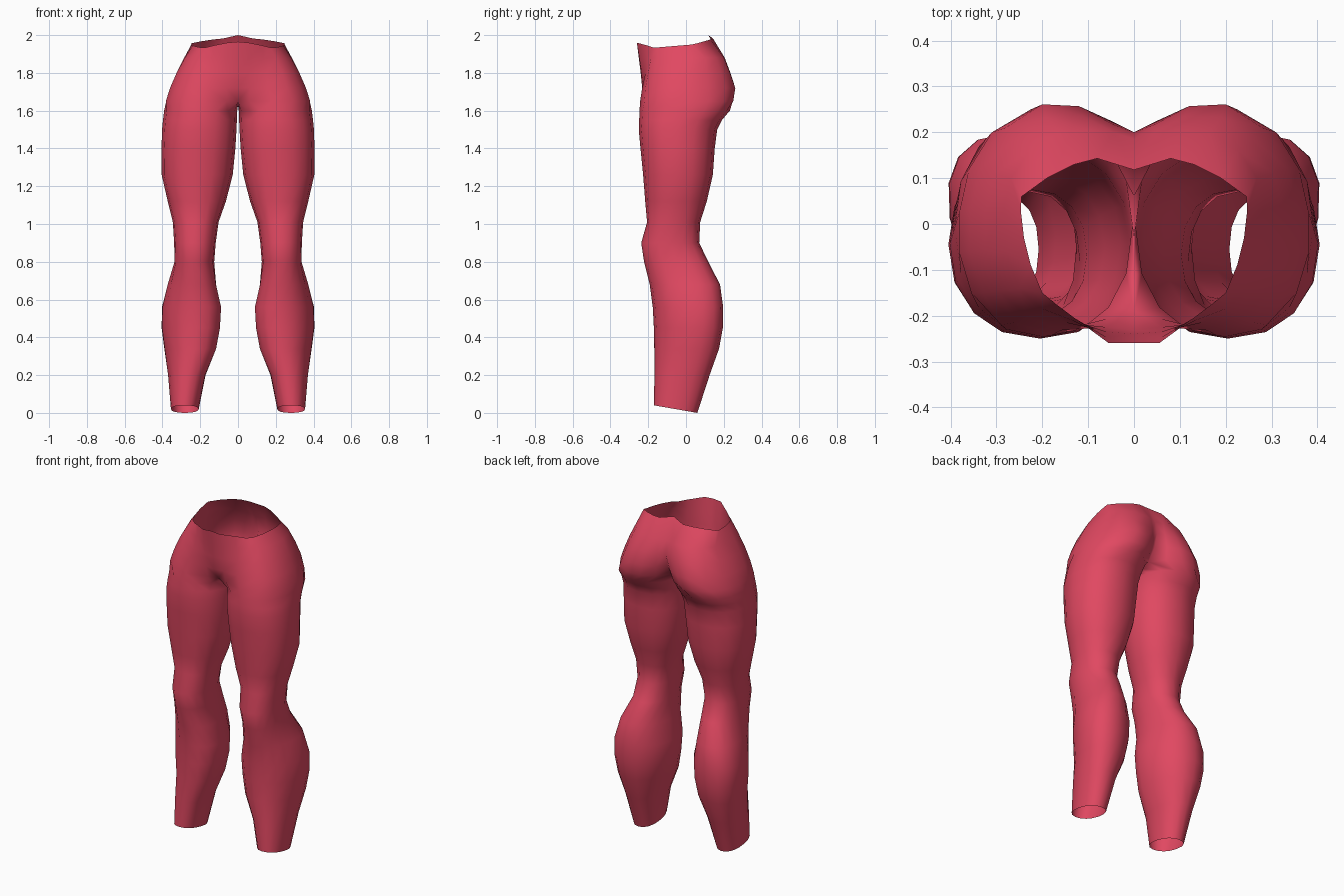
import bpy, bmesh
from math import sin, cos, pi, copysign

N = 16  # sides of each leg ring; index 0 faces outward, 4 back, 8 inward, 12 front

# Leg rings: z, inner x, outer x, front y, back y, sideways skew of the back
LEG = [
    (0.02, 0.208, 0.355, -0.170, 0.060, 0.0),
    (0.20, 0.172, 0.370, -0.167, 0.125, 0.1),
    (0.34, 0.118, 0.388, -0.168, 0.175, 0.2),
    (0.45, 0.098, 0.402, -0.170, 0.195, 0.2),
    (0.56, 0.092, 0.400, -0.176, 0.197, 0.2),
    (0.68, 0.116, 0.372, -0.192, 0.180, 0.15),
    (0.80, 0.126, 0.336, -0.222, 0.118, 0.0),
    (0.90, 0.118, 0.338, -0.237, 0.070, 0.0),
    (1.01, 0.103, 0.345, -0.206, 0.075, 0.0),
    (1.12, 0.064, 0.372, -0.216, 0.110, 0.0),
    (1.26, 0.028, 0.404, -0.227, 0.142, 0.0),
    (1.40, 0.014, 0.405, -0.241, 0.152, 0.0),
    (1.50, 0.008, 0.402, -0.250, 0.165, 0.0),
    (1.55, 0.006, 0.397, -0.248, 0.190, 0.0),
    (1.60, 0.004, 0.391, -0.246, 0.232, 0.0),
]

# Hip contours run from front centre, round the outside, to back centre
CROTCH = [(0, -.19), (.06, -.207), (.18, -.243), (.29, -.22), (.355, -.15), (.382, -.06), (.38, .03),
          (.36, .12), (.31, .20), (.225, .25), (.14, .248), (.06, .205), (0, .125)]
HIP_LOW = [(0, -.232), (.06, -.225), (.16, -.232), (.26, -.215), (.33, -.15), (.36, -.06), (.358, .03),
           (.335, .12), (.28, .21), (.20, .261), (.12, .257), (.05, .225), (0, .178)]
HIP_MID = [(0, -.24), (.06, -.235), (.15, -.215), (.235, -.20), (.295, -.145), (.325, -.06), (.325, .03),
           (.305, .11), (.26, .185), (.19, .233), (.11, .235), (.045, .217), (0, .20)]
HIP_HIGH = [(0, -.25), (.06, -.247), (.135, -.21), (.20, -.185), (.25, -.14), (.28, -.06), (.285, .03),
            (.268, .10), (.228, .16), (.165, .20), (.10, .205), (.045, .20), (0, .185)]
RIM = [(0, -.26), (.055, -.26), (.13, -.205), (.17, -.175), (.20, -.15), (.225, -.09), (.24, -.03),
       (.247, .03), (.245, .06), (.19, .10), (.13, .13), (.08, .143), (0, .118)]
RIM_Z = [1.965, 1.96, 1.945, 1.935, 1.935, 1.94, 1.945, 1.95, 1.957, 1.968, 1.977, 1.982, 2.0]
CROTCH_FLOOR = [(.06, 1.635), (-.03, 1.628), (-.11, 1.632)]


def rounded(v):
    return copysign(abs(v) ** 0.9, v)


bm = bmesh.new()


def leg_ring(z, x0, x1, y0, y1, skew):
    cx, rx, cy, ry = (x0 + x1) / 2, (x1 - x0) / 2, (y0 + y1) / 2, (y1 - y0) / 2
    tilt = 0.02 if z < 0.1 else 0
    ring = []
    for j in range(N):
        a = 2 * pi * j / N
        c, s = rounded(cos(a)), rounded(sin(a))
        ring.append(bm.verts.new((cx + rx * (c + skew * s), cy + ry * s, z - tilt * s)))
    return ring


def bridge(a, b, closed):
    n = len(a)
    for j in range(n if closed else n - 1):
        k = (j + 1) % n
        bm.faces.new((a[j], a[k], b[k], b[j]))


# Leg tube
rings = [leg_ring(*r) for r in LEG]

# Crotch ring: hip contour closed along the centre line
contour = [bm.verts.new((x, y, 1.65)) for x, y in CROTCH]
floor = [bm.verts.new((0, y, z)) for y, z in CROTCH_FLOOR]
loop = contour + floor
rings.append([loop[(j - 10) % N] for j in range(N)])
for a, b in zip(rings, rings[1:]):
    bridge(a, b, True)

# Hips up to the open waist
for pts, zs in ((HIP_LOW, [1.72] * 13), (HIP_MID, [1.80] * 13),
                (HIP_HIGH, [1.88] * 13), (RIM, RIM_Z)):
    upper = [bm.verts.new((x, y, z)) for (x, y), z in zip(pts, zs)]
    bridge(contour, upper, False)
    contour = upper

mesh = bpy.data.meshes.new("legs")
bm.to_mesh(mesh)
bm.free()
mesh.polygons.foreach_set("use_smooth", [True] * len(mesh.polygons))

legs = bpy.data.objects.new("legs", mesh)
bpy.context.collection.objects.link(legs)

# Other half
mirror = legs.modifiers.new("mirror", 'MIRROR')
mirror.use_clip = True
mirror.merge_threshold = 0.001

red = bpy.data.materials.new("red")
red.diffuse_color = (0.75, 0.065, 0.12, 1)
mesh.materials.append(red)
